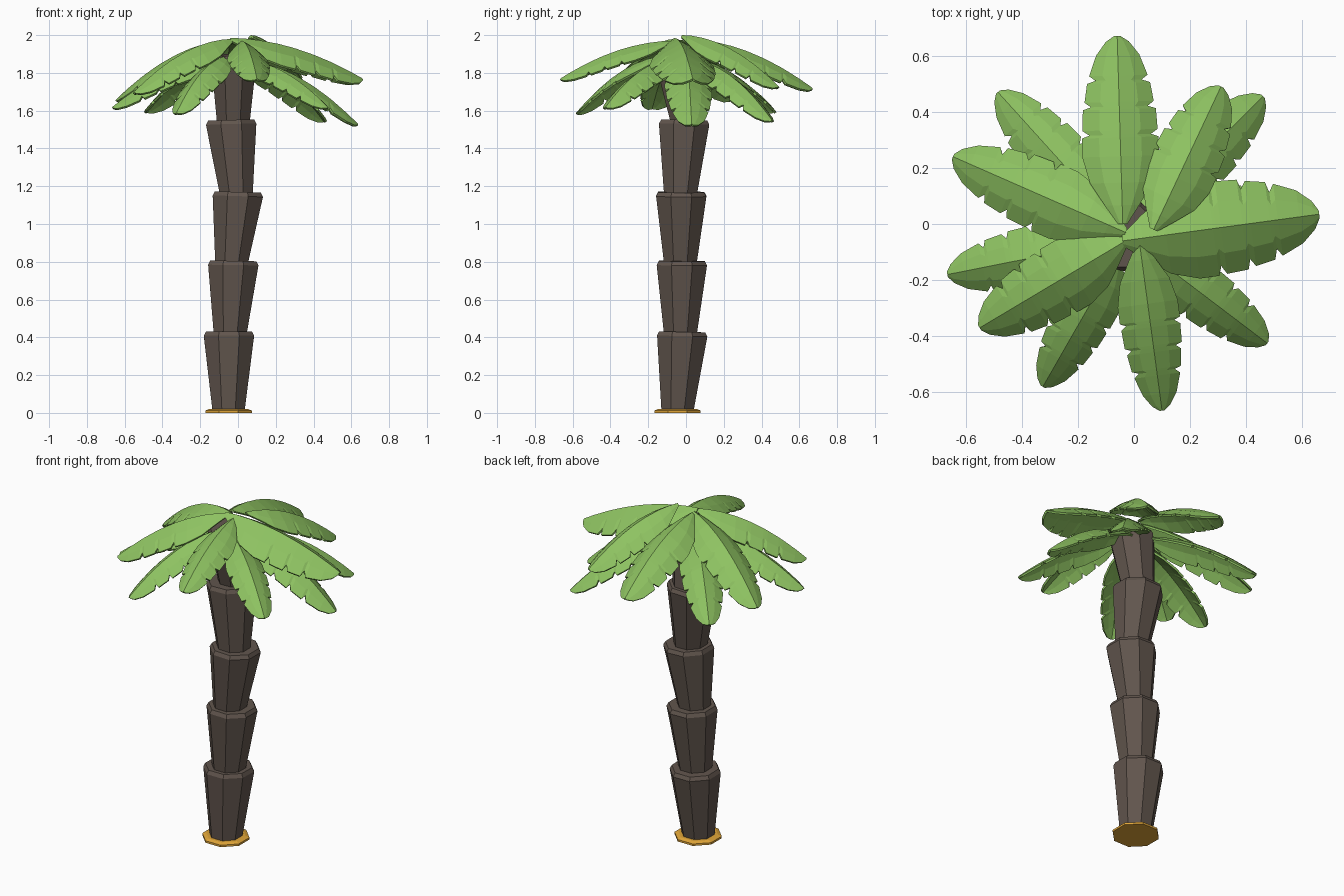
import bpy, bmesh, math
from mathutils import Vector

if "Cube" in bpy.data.objects:
    bpy.data.objects.remove(bpy.data.objects["Cube"])


def material(name, rgb):
    m = bpy.data.materials.new(name)
    m.diffuse_color = (*rgb, 1)
    m.use_nodes = True
    m.node_tree.nodes["Principled BSDF"].inputs["Base Color"].default_value = m.diffuse_color
    return m


BARK = material("bark", (0.12, 0.092, 0.075))
LEAF = material("leaf", (0.27, 0.54, 0.12))
SAND = material("sand", (0.75, 0.38, 0.04))


def add_object(name, bm, mat):
    me = bpy.data.meshes.new(name)
    bm.to_mesh(me)
    bm.free()
    me.materials.append(mat)
    ob = bpy.data.objects.new(name, me)
    bpy.context.collection.objects.link(ob)
    return ob


def loft(name, rings, mat, sides=8):
    """Closed faceted column through (x, y, z, radius, tilt_x, tilt_y) rings."""
    bm = bmesh.new()
    loops = []
    for x, y, z, r, tx, ty in rings:
        loop = []
        for k in range(sides):
            a = 2 * math.pi * (k + 0.5) / sides
            dx, dy = r * math.cos(a), r * math.sin(a)
            loop.append(bm.verts.new((x + dx, y + dy, z + tx * dx + ty * dy)))
        loops.append(loop)
    for lo, hi in zip(loops, loops[1:]):
        for k in range(sides):
            n = (k + 1) % sides
            bm.faces.new((lo[k], lo[n], hi[n], hi[k]))
    bm.faces.new(loops[0][::-1])
    bm.faces.new(loops[-1])
    return add_object(name, bm, mat)


# Sandy base plate
loft("base_plate", [(-0.05, -0.045, 0, 0.133, 0, 0), (-0.05, -0.045, 0.012, 0.133, 0, 0),
                    (-0.05, -0.045, 0.02, 0.112, 0, 0)], SAND)

# Trunk: flared segments stacked, each (bottom x, y, z, top x, y, z)
segments = [(-0.05, -0.045, 0.01, -0.048, -0.02, 0.425),
            (-0.042, -0.03, 0.40, -0.025, -0.022, 0.80),
            (-0.035, -0.03, 0.78, -0.001, -0.025, 1.165),
            (-0.008, -0.03, 1.14, -0.036, -0.01, 1.545),
            (-0.025, 0.008, 1.52, -0.022, -0.045, 1.89)]
for i, (x0, y0, z0, x1, y1, z1) in enumerate(segments):
    tx, ty = -(x1 - x0) * 0.9, -(y1 - y0) * 0.9
    R = 0.144 if i < 4 else 0.13
    loft(f"trunk_segment_{i + 1}",
         [(x0, y0, z0, 0.092, 0, 0), (x1, y1, z1 - 0.018, R, tx, ty),
          (x1, y1, z1 + 0.004, R - 0.012, tx, ty)], BARK)

# Leaf outline: (fraction along the rib, fraction of full half width)
OUTLINE = [(0, .12), (.1, .45), (.22, .82), (.36, 1), (.46, 1), (.475, .8), (.5, .98),
           (.61, .95), (.625, .74), (.65, .9), (.75, .82), (.765, .6), (.79, .76),
           (.9, .56), (.97, .3), (1, .08)]
# Cross-section: (side fraction, droop as a fraction of half width)
SECTION = [(-1, .68), (-.55, .3), (0, 0), (.55, .3), (1, .68)]


def leaf(name, base, tip, half):
    base, tip = Vector(base), Vector(tip)
    d = (tip - base).to_2d().normalized()
    side = Vector((d.y, -d.x))
    bm = bmesh.new()
    rows = []
    for t, w in OUTLINE:
        c = base.lerp(tip, t)
        z = base.z + (tip.z - base.z) * t ** 1.9
        rows.append([bm.verts.new((c.x + side.x * s * w * half, c.y + side.y * s * w * half,
                                   z - drop * w * half)) for s, drop in SECTION])
    for a, b in zip(rows, rows[1:]):
        for j in range(len(SECTION) - 1):
            bm.faces.new((a[j], a[j + 1], b[j + 1], b[j]))
    ob = add_object(name, bm, LEAF)
    mod = ob.modifiers.new("thickness", "SOLIDIFY")
    mod.thickness = 0.012
    mod.offset = -1


# Crown: upper leaves, then the lower drooping ones between them
upper = [((-.04, -.06, 1.985), (.66, .035, 1.77), .17),
         ((-.04, .0, 1.98), (-.06, .67, 1.72), .137),
         ((.07, -.02, 2.0), (.31, .49, 1.73), .125),
         ((-.03, -.03, 1.975), (-.645, .24, 1.66), .13),
         ((-.03, -.06, 1.98), (-.55, -.37, 1.70), .13),
         ((.02, -.07, 1.97), (.10, -.665, 1.77), .108)]
lower = [((.0, .0, 1.87), (.635, .03, 1.53), .125),
         ((.02, .02, 1.87), (.46, .455, 1.55), .115),
         ((.02, -.08, 1.87), (.475, -.425, 1.62), .105),
         ((-.05, -.10, 1.89), (-.325, -.58, 1.59), .105),
         ((-.06, -.06, 1.88), (-.665, -.18, 1.62), .115),
         ((-.06, .0, 1.88), (-.485, .47, 1.60), .115)]
for kind, group in (("upper", upper), ("lower", lower)):
    for i, (b, t, h) in enumerate(group):
        leaf(f"{kind}_leaf_{i + 1}", b, t, h)
